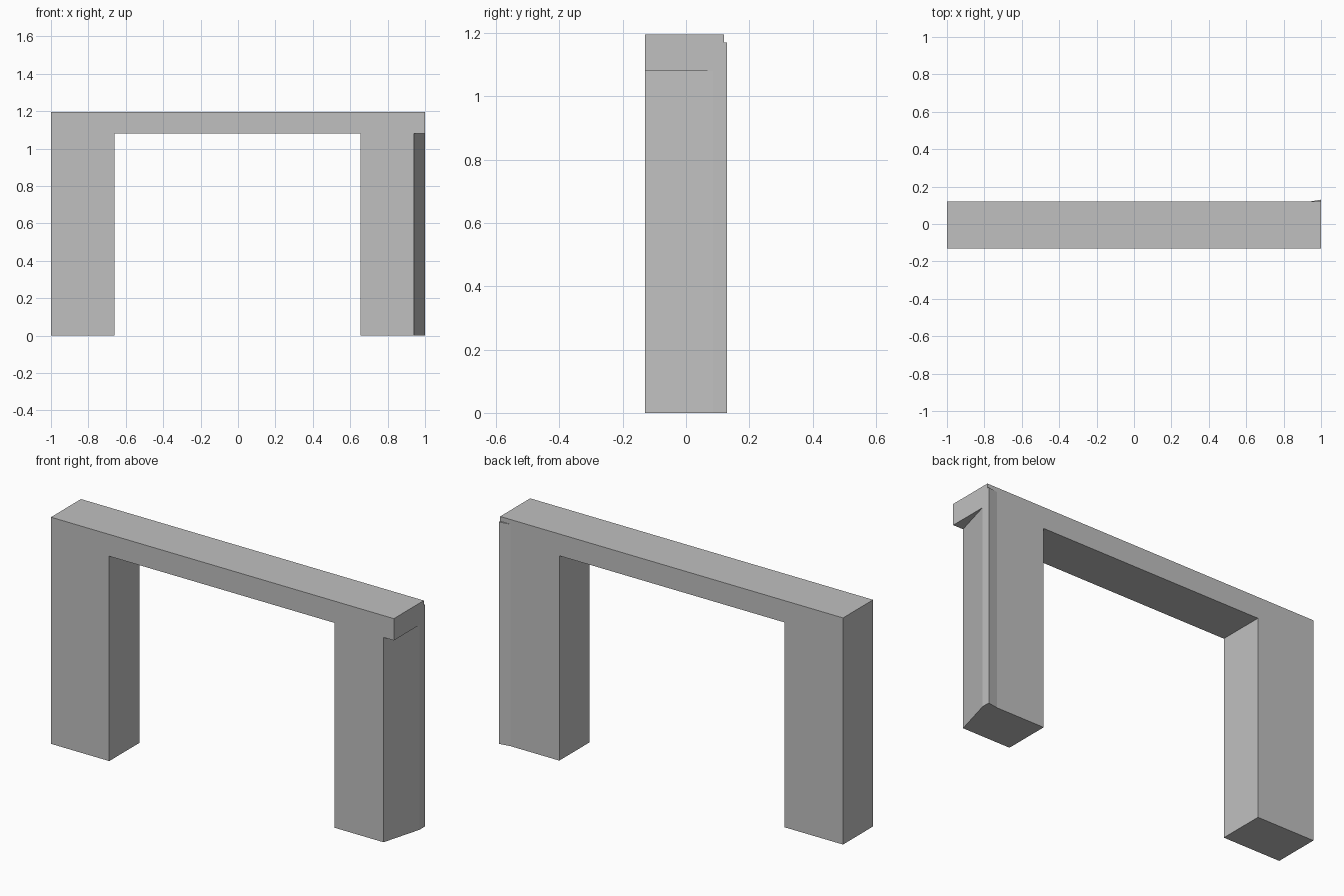
import bpy
import bmesh
from mathutils import Vector

cube = bpy.data.objects.get("Cube")
if cube:
    bpy.data.objects.remove(cube, do_unlink=True)

FRONT, BACK, REAR_TIP = -0.13, 0.12, 0.13
UNDERSIDE, TOP, SLIVER_TOP = 1.08, 1.195, 1.17
CUT = 0.94  # where the angled outer side of the left leg starts

grey = bpy.data.materials.new("plain grey")
grey.use_nodes = True
colour = (0.53, 0.53, 0.53, 1)
grey.diffuse_color = colour
grey.node_tree.nodes["Principled BSDF"].inputs["Base Color"].default_value = colour


def prism(name, outline, offset):
    """Extrude a closed outline of 3D points along an offset."""
    bm = bmesh.new()
    face = bm.faces.new([bm.verts.new(p) for p in outline])
    result = bmesh.ops.extrude_face_region(bm, geom=[face], use_keep_orig=True)
    moved = [e for e in result["geom"] if isinstance(e, bmesh.types.BMVert)]
    bmesh.ops.translate(bm, verts=moved, vec=Vector(offset))
    bmesh.ops.recalc_face_normals(bm, faces=bm.faces)
    mesh = bpy.data.meshes.new(name)
    bm.to_mesh(mesh)
    bm.free()
    mesh.materials.append(grey)
    obj = bpy.data.objects.new(name, mesh)
    bpy.context.scene.collection.objects.link(obj)
    return obj


# Portal: both legs and the lintel as one front profile
profile = [(-1, 0), (-0.66, 0), (-0.66, UNDERSIDE), (0.655, UNDERSIDE),
           (0.655, 0), (CUT, 0), (CUT, UNDERSIDE), (1, UNDERSIDE),
           (1, TOP), (-1, TOP)]
prism("portal_frame", [(x, FRONT, z) for x, z in profile], (0, BACK - FRONT, 0))

# Angled outer side of the left leg, below the overhanging lintel
plan = [(CUT, FRONT), (1, 0.085), (1, REAR_TIP), (CUT, BACK)]
prism("leg_angled_side", [(x, y, 0) for x, y in plan], (0, 0, UNDERSIDE))

# Thin rear flare continuing up the back of the lintel
plan = [(CUT, BACK), (1, BACK), (1, REAR_TIP)]
prism("rear_flare", [(x, y, UNDERSIDE) for x, y in plan],
      (0, 0, SLIVER_TOP - UNDERSIDE))
